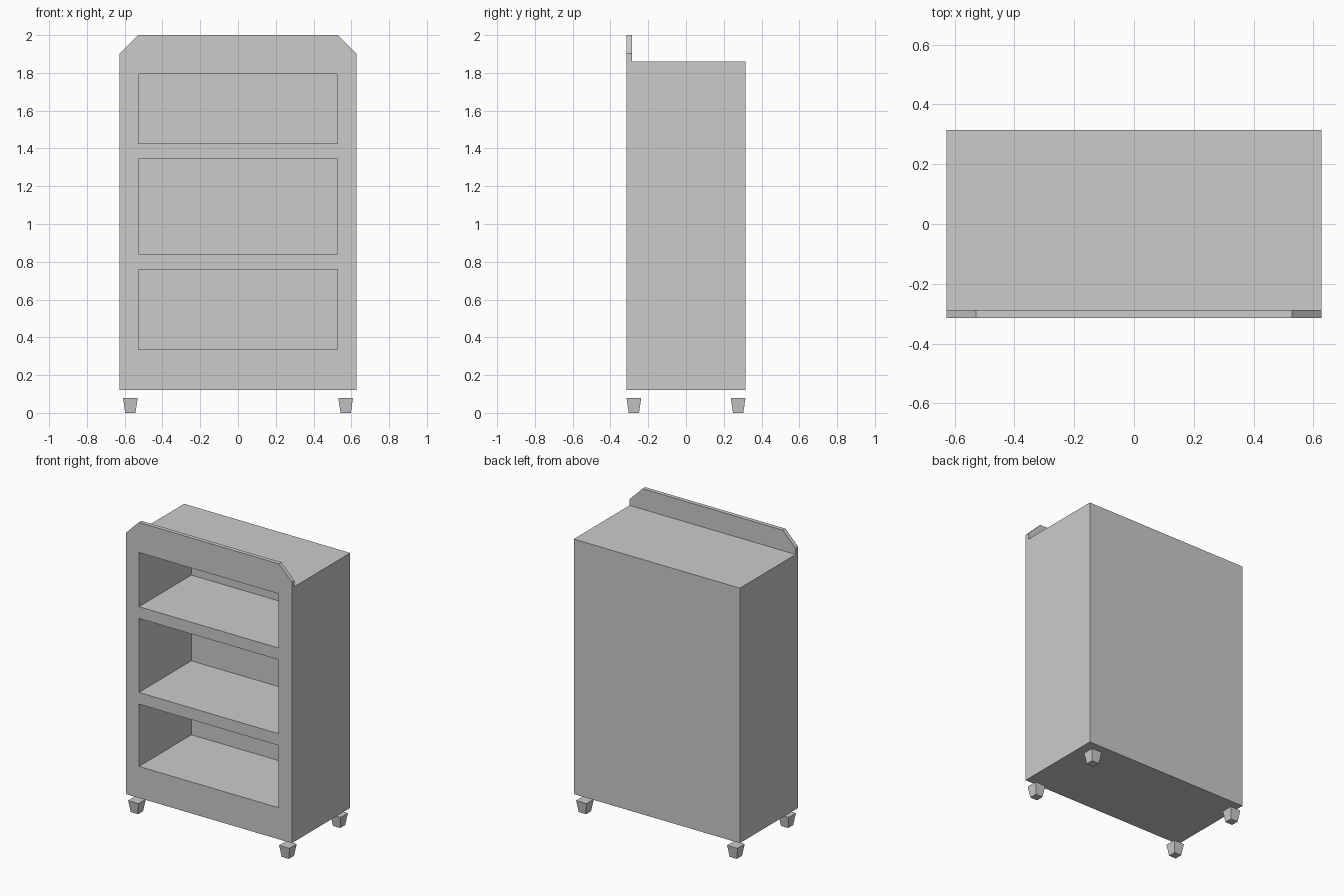
import bpy, bmesh

if "Cube" in bpy.data.objects:
    bpy.data.objects.remove(bpy.data.objects["Cube"])

W, D = 0.627, 0.315          # half width, half depth
BASE, TOP, CREST = 0.12, 1.86, 2.0


def make_object(name, bm):
    bmesh.ops.recalc_face_normals(bm, faces=bm.faces)
    mesh = bpy.data.meshes.new(name)
    bm.to_mesh(mesh)
    bm.free()
    obj = bpy.data.objects.new(name, mesh)
    bpy.context.collection.objects.link(obj)
    return obj


def make_box(name, lo, hi):
    bm = bmesh.new()
    bmesh.ops.create_cube(bm, size=1)
    for v in bm.verts:
        v.co = [(a + b) / 2 + c * (b - a) for a, b, c in zip(lo, hi, v.co)]
    return make_object(name, bm)


# Case: side profile with raised front lip, extruded across the width
profile = [(-D, BASE), (D, BASE), (D, TOP), (-D + 0.028, TOP),
           (-D + 0.028, CREST), (-D, CREST)]
bm = bmesh.new()
side = bm.faces.new([bm.verts.new((-W, y, z)) for y, z in profile])
ext = bmesh.ops.extrude_face_region(bm, geom=[side])
bmesh.ops.translate(bm, vec=(2 * W, 0, 0),
                    verts=[g for g in ext["geom"] if isinstance(g, bmesh.types.BMVert)])

# Clipped upper corners of the lip
corners = [e for e in bm.edges
           if all(v.co.z > CREST - 0.001 for v in e.verts)
           and abs(e.verts[0].co.x - e.verts[1].co.x) < 0.001]
bmesh.ops.bevel(bm, geom=corners, offset=0.098, segments=1, affect='EDGES')
case = make_object("bookcase_body", bm)

# Open shelf compartments
for i, (z0, z1) in enumerate([(0.335, 0.76), (0.84, 1.345), (1.425, 1.795)]):
    cutter = make_box(f"compartment_cutter_{i + 1}",
                      (-0.527, -D - 0.1, z0), (0.527, 0.25, z1))
    cutter.hide_render = True
    cutter.hide_viewport = True
    cutter.display_type = 'WIRE'
    mod = case.modifiers.new(f"compartment_{i + 1}", 'BOOLEAN')
    mod.operation = 'DIFFERENCE'
    mod.solver = 'EXACT'
    mod.object = cutter

# Tapered square feet, set just below the case
for sx, x_name in ((-1, "left"), (1, "right")):
    for sy, y_name in ((-1, "front"), (1, "back")):
        foot = make_box(f"{y_name}_{x_name}_foot", (-0.039, -0.039, 0), (0.039, 0.039, 0.08))
        for v in foot.data.vertices:
            if v.co.z < 0.01:
                v.co.x *= 0.7
                v.co.y *= 0.7
        foot.location = (sx * 0.57, sy * 0.276, 0)
